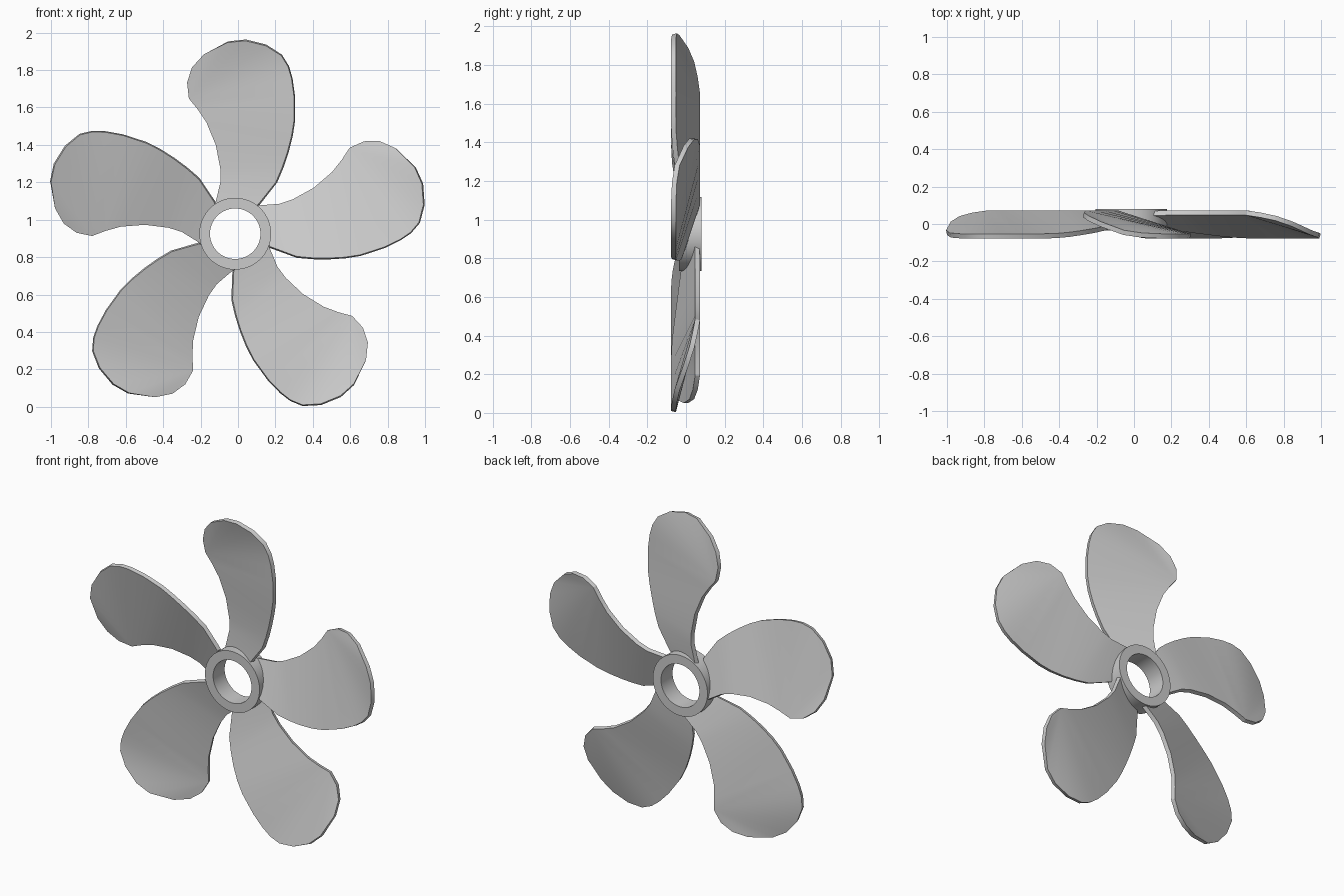
import bpy, bmesh, math

if "Cube" in bpy.data.objects:
    bpy.data.objects.remove(bpy.data.objects["Cube"])

CENTRE = (-0.015, 0.0, 0.925)

# Blade edges relative to the hub axis: (x, y, z)
trailing = [(-.105, .058, .15), (-.075, .06, .275), (-.076, .06, .35), (-.10, .06, .475),
            (-.15, .06, .595), (-.197, .06, .665), (-.245, .06, .725)]
leading = [(.125, -.015, .153), (.221, -.035, .275), (.255, -.046, .355), (.282, -.056, .435),
           (.304, -.063, .52), (.317, -.065, .602), (.317, -.065, .735)]
tip = [(.304, -.065, .83), (.285, -.065, .895), (.248, -.065, .955), (.165, -.065, 1.008),
       (.055, -.06, 1.035), (-.04, -.046, 1.025), (-.165, 0, .96), (-.228, .03, .89),
       (-.255, .048, .81)]


def finish(obj, angle=30):
    bpy.ops.object.select_all(action='DESELECT')
    obj.select_set(True)
    bpy.context.view_layer.objects.active = obj
    bpy.ops.object.shade_smooth_by_angle(angle=math.radians(angle))


def new_object(name, bm):
    bmesh.ops.recalc_face_normals(bm, faces=bm.faces)
    mesh = bpy.data.meshes.new(name)
    bm.to_mesh(mesh)
    bm.free()
    obj = bpy.data.objects.new(name, mesh)
    bpy.context.collection.objects.link(obj)
    obj.location = CENTRE
    return obj


def make_blade(name, angle):
    bm = bmesh.new()
    a = [bm.verts.new(p) for p in trailing]
    b = [bm.verts.new(p) for p in leading]
    # ruled strip, then a fan around the trailing corner
    for i in range(len(a) - 1):
        bm.faces.new((a[i], a[i + 1], b[i + 1], b[i]))
    fan = [b[-1]] + [bm.verts.new(p) for p in tip]
    for p, q in zip(fan, fan[1:]):
        bm.faces.new((a[-1], q, p))
    obj = new_object(name, bm)
    obj.rotation_euler.y = angle
    mod = obj.modifiers.new("thickness", 'SOLIDIFY')
    mod.thickness = 0.026
    mod.offset = 0
    bpy.context.view_layer.objects.active = obj
    bpy.ops.object.modifier_apply(modifier=mod.name)
    finish(obj)


# Five pitched blades
for k in range(5):
    make_blade(f"blade_{k + 1}", k * math.tau / 5)

# Hub ring: rectangular section turned around the y axis
bm = bmesh.new()
section = [(.135, -.036), (.192, -.036), (.192, .08), (.135, .08)]
N = 64
rings = []
for i in range(N):
    t = i * math.tau / N
    rings.append([bm.verts.new((r * math.cos(t), y, r * math.sin(t))) for r, y in section])
for i in range(N):
    p, q = rings[i], rings[(i + 1) % N]
    for j in range(4):
        bm.faces.new((p[j], p[(j + 1) % 4], q[(j + 1) % 4], q[j]))
finish(new_object("hub_ring", bm))
